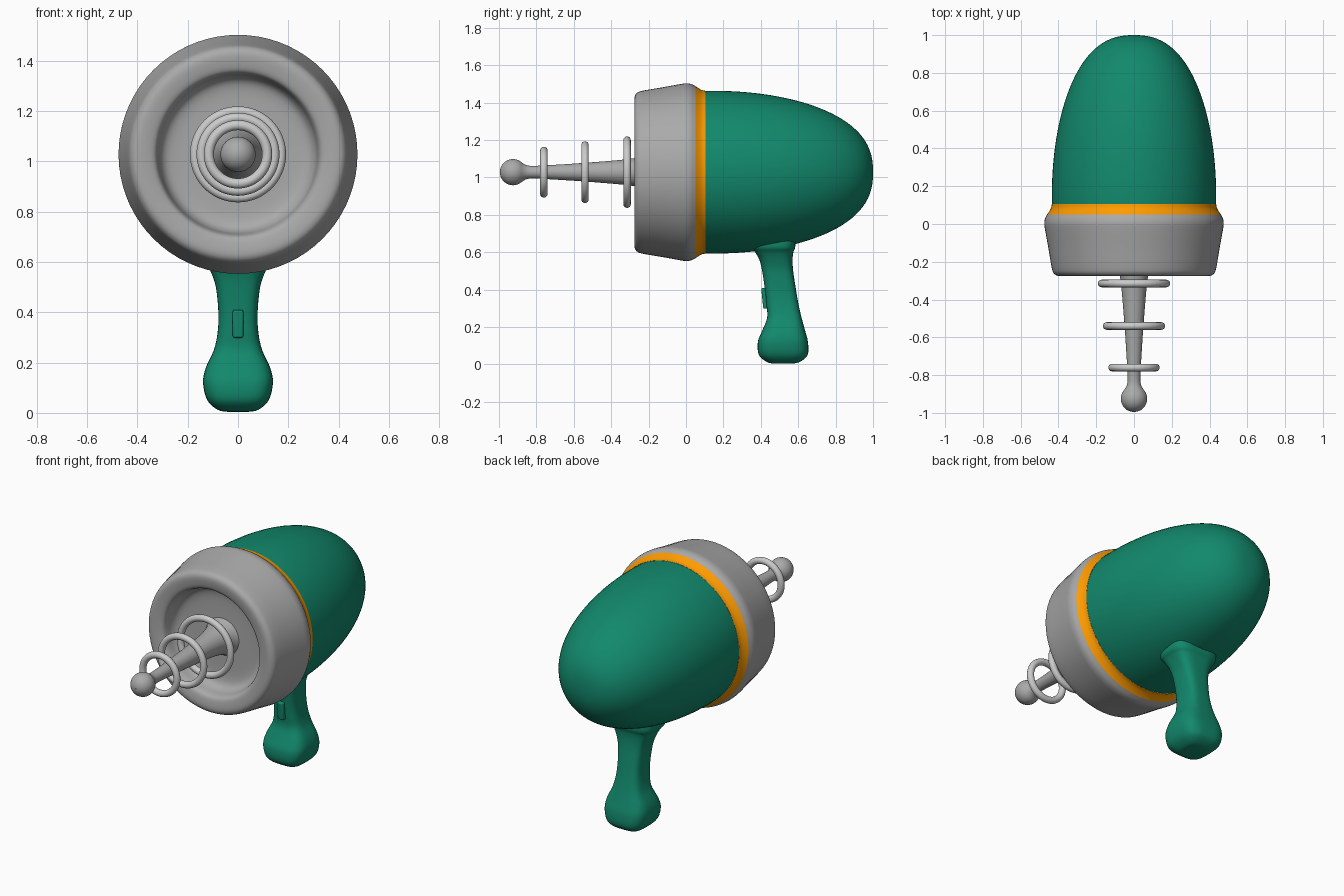
import bpy, math
from mathutils import Vector

if "Cube" in bpy.data.objects:
    bpy.data.objects.remove(bpy.data.objects["Cube"])

AXIS_Z = 1.028


def material(name, rgb):
    m = bpy.data.materials.new(name)
    m.diffuse_color = (*rgb, 1)
    m.use_nodes = True
    m.node_tree.nodes["Principled BSDF"].inputs["Base Color"].default_value = m.diffuse_color
    return m


GREEN = material("green", (0.006, 0.25, 0.15))
ORANGE = material("orange", (1.0, 0.33, 0.0))
GREY = material("dark_grey", (0.4, 0.4, 0.4))


def spline(keys, steps):
    """Catmull-Rom samples through a list of key tuples."""
    k = [Vector(p) for p in keys]
    k = [2 * k[0] - k[1]] + k + [2 * k[-1] - k[-2]]
    out = []
    for i in range(1, len(k) - 2):
        a, b, c, d = k[i - 1:i + 3]
        for s in range(steps):
            t = s / steps
            out.append(0.5 * (2 * b + (c - a) * t + (2 * a - 5 * b + 4 * c - d) * t * t
                              + (3 * b - a - 3 * c + d) * t ** 3))
    return out + [k[-2]]


def skin(name, rings, mat=None, caps=True, angle=45):
    """Join equal-length rings of points into a smooth surface."""
    n = len(rings[0])
    faces = [(r * n + i, r * n + (i + 1) % n, (r + 1) * n + (i + 1) % n, (r + 1) * n + i)
             for r in range(len(rings) - 1) for i in range(n)]
    if caps:
        last = (len(rings) - 1) * n
        faces += [tuple(reversed(range(n))), tuple(range(last, last + n))]
    me = bpy.data.meshes.new(name)
    me.from_pydata([p for r in rings for p in r], [], faces)
    ob = bpy.data.objects.new(name, me)
    bpy.context.collection.objects.link(ob)
    return finish(ob, name, mat, angle)


def finish(ob, name, mat=None, angle=45):
    ob.name = name
    if mat:
        ob.data.materials.append(mat)
    bpy.ops.object.select_all(action='DESELECT')
    ob.select_set(True)
    bpy.context.view_layer.objects.active = ob
    bpy.ops.object.mode_set(mode='EDIT')
    bpy.ops.mesh.select_all(action='SELECT')
    bpy.ops.mesh.normals_make_consistent(inside=False)
    bpy.ops.object.mode_set(mode='OBJECT')
    bpy.ops.object.shade_smooth_by_angle(angle=math.radians(angle))
    return ob


def revolve(name, profile, mat=None, n=72, caps=False):
    """Spin (y, radius) points round the barrel axis."""
    rings = [[(r * math.cos(2 * math.pi * i / n), y, AXIS_Z + r * math.sin(2 * math.pi * i / n))
              for i in range(n)] for y, r in profile]
    return skin(name, rings, mat, caps)


# rounded rear body
arc = [math.radians(a) for a in list(range(0, 90, 3)) + [88.5, 89.5, 89.99]]
revolve("body", [(0.105, 0.434)] + [(0.15 + 0.85 * math.sin(a), 0.435 * math.cos(a) ** 0.82)
                                    for a in arc], GREEN)

# orange collar band
revolve("collar_band", spline([(0.05, 0.461), (0.065, 0.45), (0.085, 0.439), (0.105, 0.435)], 3),
        ORANGE)

# grey front cup with a recessed dish
revolve("front_cup", spline([(0.05, 0.461), (0.025, 0.472), (0.0, 0.475), (-0.03, 0.471),
                             (-0.13, 0.453), (-0.23, 0.436), (-0.262, 0.424), (-0.275, 0.40),
                             (-0.272, 0.36), (-0.262, 0.332), (-0.24, 0.32), (-0.20, 0.311),
                             (-0.172, 0.293), (-0.158, 0.26), (-0.153, 0.20), (-0.153, 0.08)], 4),
        GREY)

# tapered rod flowing into a ball tip
ball = [(-0.925 + 0.07 * math.cos(math.radians(a)), 0.07 * math.sin(math.radians(a)))
        for a in list(range(48, 180, 6)) + [179.5]]
revolve("rod", spline([(-0.15, 0.115), (-0.19, 0.095), (-0.30, 0.071), (-0.54, 0.05),
                       (-0.76, 0.036), (-0.83, 0.034), (-0.858, 0.039)], 4) + ball,
        GREY, n=40)

# floating rings round the rod
for i, (y, major) in enumerate([(-0.315, 0.171), (-0.54, 0.145), (-0.76, 0.116)]):
    bpy.ops.mesh.primitive_torus_add(major_radius=major, minor_radius=0.02, major_segments=64,
                                     minor_segments=16, location=(0, y, AXIS_Z),
                                     rotation=(math.pi / 2, 0, 0))
    finish(bpy.context.object, f"rod_ring_{i + 1}")

# handle: (z, centre y, half depth, half width), rounded-square sections
keys = [(0.004, 0.515, 0.04, 0.04), (0.012, 0.52, 0.085, 0.08), (0.05, 0.52, 0.130, 0.122),
        (0.12, 0.518, 0.134, 0.139), (0.18, 0.522, 0.115, 0.128), (0.25, 0.526, 0.092, 0.096),
        (0.32, 0.516, 0.086, 0.081), (0.40, 0.505, 0.083, 0.078), (0.50, 0.49, 0.083, 0.088),
        (0.56, 0.481, 0.089, 0.108), (0.60, 0.472, 0.102, 0.128), (0.63, 0.468, 0.116, 0.148),
        (0.70, 0.465, 0.12, 0.15)]


def power(v, e=2 / 3.4):
    return math.copysign(abs(v) ** e, v)


N = 48
skin("handle", [[(hx * power(math.cos(2 * math.pi * i / N)),
                  cy + hy * power(math.sin(2 * math.pi * i / N)), z) for i in range(N)]
                for z, cy, hy, hx in spline(keys, 4)], GREEN)

# trigger
bpy.ops.mesh.primitive_cube_add(size=1, location=(0, 0.43, 0.355), rotation=(0.1, 0, 0))
trigger = bpy.context.object
trigger.scale = (0.042, 0.045, 0.11)
bpy.ops.object.transform_apply(location=False, rotation=False, scale=True)
bevel = trigger.modifiers.new("bevel", 'BEVEL')
bevel.width, bevel.segments = 0.007, 3
finish(trigger, "trigger", GREEN)
